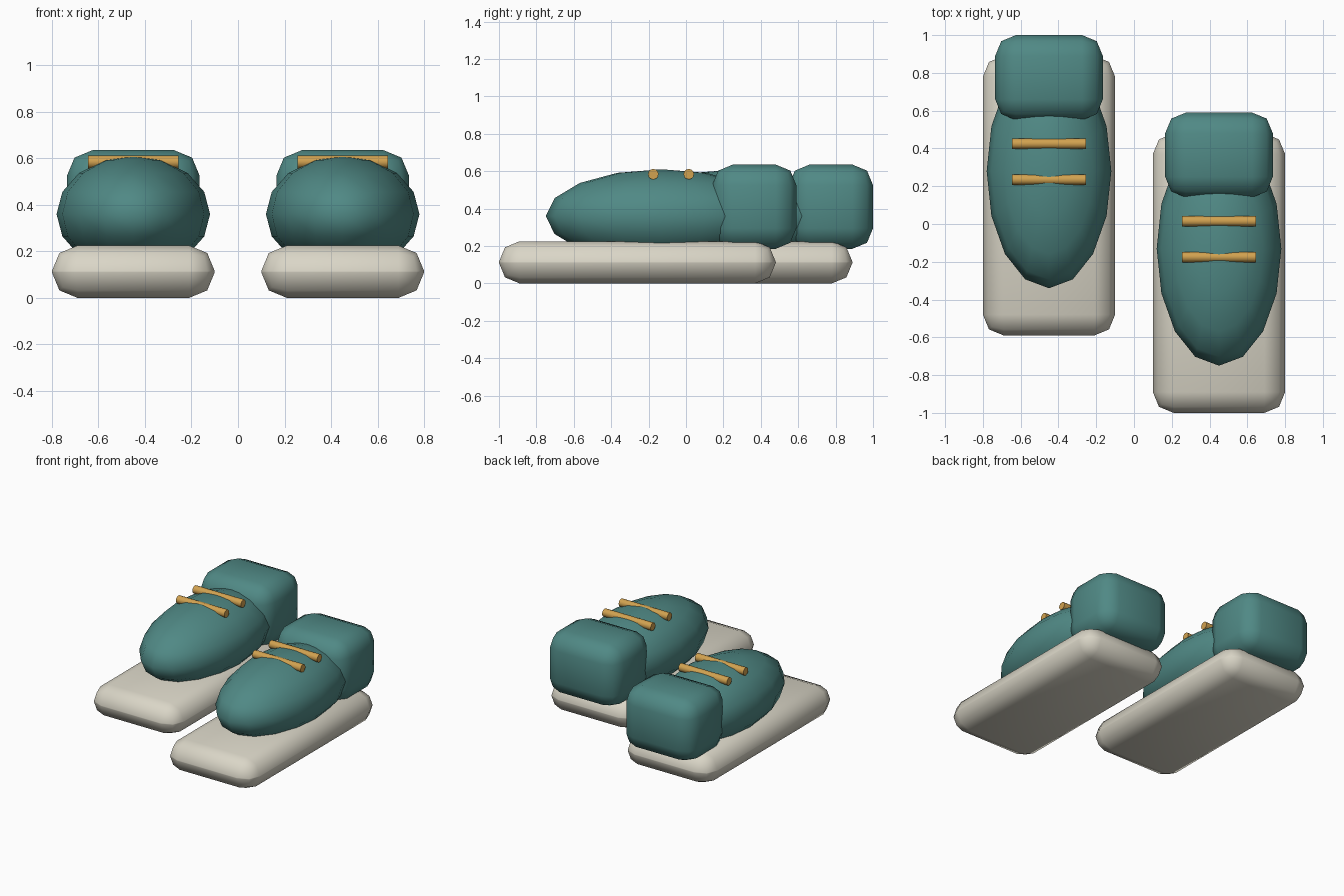
import bpy, bmesh, math
from mathutils import Matrix, Vector

cube = bpy.data.objects.get("Cube")
if cube:
    bpy.data.objects.remove(cube, do_unlink=True)


def material(name, rgb):
    mat = bpy.data.materials.new(name)
    mat.use_nodes = True
    colour = (*rgb, 1)
    mat.diffuse_color = colour
    mat.node_tree.nodes["Principled BSDF"].inputs["Base Color"].default_value = colour
    return mat


TEAL = material("teal fabric", (0.08, 0.25, 0.235))
CREAM = material("cream rubber", (0.70, 0.67, 0.57))
GOLD = material("golden lace", (0.64, 0.36, 0.08))


def finish(bm, name, mat, location):
    mesh = bpy.data.meshes.new(name)
    bm.to_mesh(mesh)
    bm.free()
    mesh.materials.append(mat)
    obj = bpy.data.objects.new(name, mesh)
    obj.location = location
    bpy.context.collection.objects.link(obj)
    bpy.ops.object.select_all(action='DESELECT')
    obj.select_set(True)
    bpy.context.view_layer.objects.active = obj
    bpy.ops.object.shade_smooth_by_angle(angle=math.radians(60))
    return obj


def rounded_box(name, mat, location, size, bevel):
    bm = bmesh.new()
    bmesh.ops.create_cube(bm, size=1)
    bmesh.ops.scale(bm, vec=size, verts=bm.verts)
    bmesh.ops.bevel(bm, geom=bm.edges[:], offset=bevel, segments=2,
                    profile=0.5, affect='EDGES', clamp_overlap=True)
    return finish(bm, name, mat, location)


def ellipsoid(name, mat, location, radii):
    bm = bmesh.new()
    bmesh.ops.create_uvsphere(bm, u_segments=16, v_segments=8, radius=1)
    bmesh.ops.scale(bm, vec=radii, verts=bm.verts)
    return finish(bm, name, mat, location)


def crossbar(name, mat, location, radius, length):
    bm = bmesh.new()
    bmesh.ops.create_cone(bm, cap_ends=True, segments=12, radius1=radius,
                          radius2=radius, depth=length,
                          matrix=Matrix.Rotation(math.pi / 2, 4, 'Y'))
    return finish(bm, name, mat, location)


def shoe(side, x, y):
    at = lambda dy, z: Vector((x, y + dy, z))
    # flat sole, reaching well ahead of the toe
    rounded_box(side + "_sole", CREAM, at(0, 0.1125), (0.70, 1.48, 0.225), 0.11)
    # rounded upper and heel block
    ellipsoid(side + "_upper", TEAL, at(0.13, 0.36), (0.33, 0.62, 0.25))
    rounded_box(side + "_heel", TEAL, at(0.625, 0.41), (0.57, 0.45, 0.45), 0.11)
    # laces half sunk into the upper
    for i, dy in enumerate((0.085, 0.275)):
        crossbar(f"{side}_lace_{i + 1}", GOLD, at(dy, 0.584), 0.028, 0.39)


shoe("left", 0.45, -0.26)
shoe("right", -0.45, 0.15)
